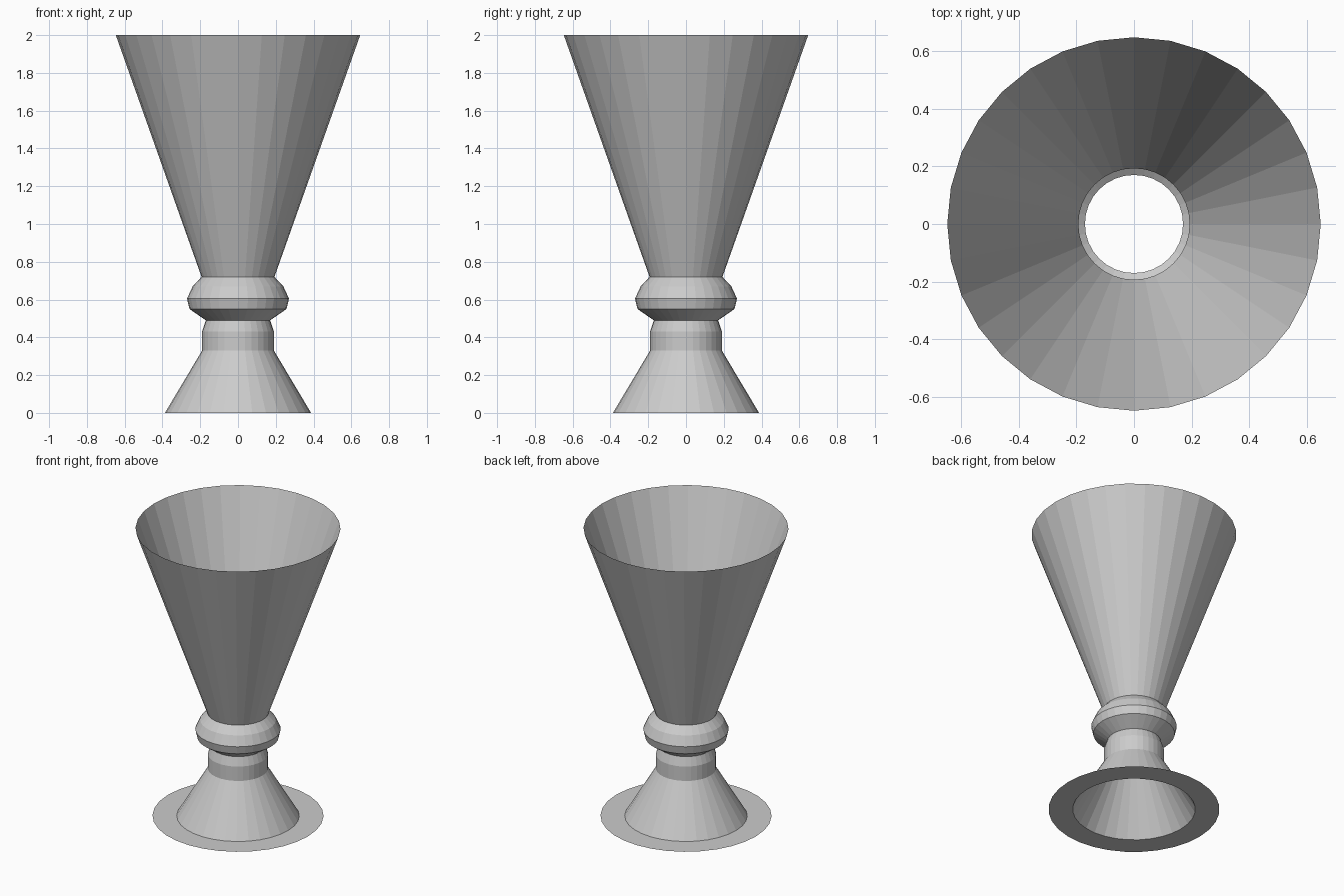
import bpy
import bmesh
from math import cos, sin, tau

if "Cube" in bpy.data.objects:
    bpy.data.objects.remove(bpy.data.objects["Cube"])

SIDES = 32


def lathe(name, profile):
    """Open flat-shaded shell from (radius, height) points, bottom/outside first."""
    bm = bmesh.new()
    rings = [[bm.verts.new((r * cos(tau * i / SIDES), r * sin(tau * i / SIDES), z))
              for i in range(SIDES)] for r, z in profile]
    for low, high in zip(rings, rings[1:]):
        for i in range(SIDES):
            j = (i + 1) % SIDES
            bm.faces.new((low[i], low[j], high[j], high[i]))
    mesh = bpy.data.meshes.new(name)
    bm.to_mesh(mesh)
    bm.free()
    obj = bpy.data.objects.new(name, mesh)
    bpy.context.collection.objects.link(obj)
    return obj


# Flat disc around the bottom
lathe("base_flange", [(0.54, 0.0), (0.387, 0.0)])

# Flared foot
lathe("foot", [(0.387, 0.0), (0.19, 0.33)])

# Short stem with a slightly tapered top
lathe("stem", [(0.19, 0.33), (0.19, 0.43), (0.17, 0.49)])

# Bulging knob
lathe("knob", [(0.17, 0.49), (0.257, 0.55), (0.27, 0.605), (0.24, 0.67), (0.193, 0.72)])

# Conical open cup
lathe("cup", [(0.193, 0.72), (0.647, 2.0)])
